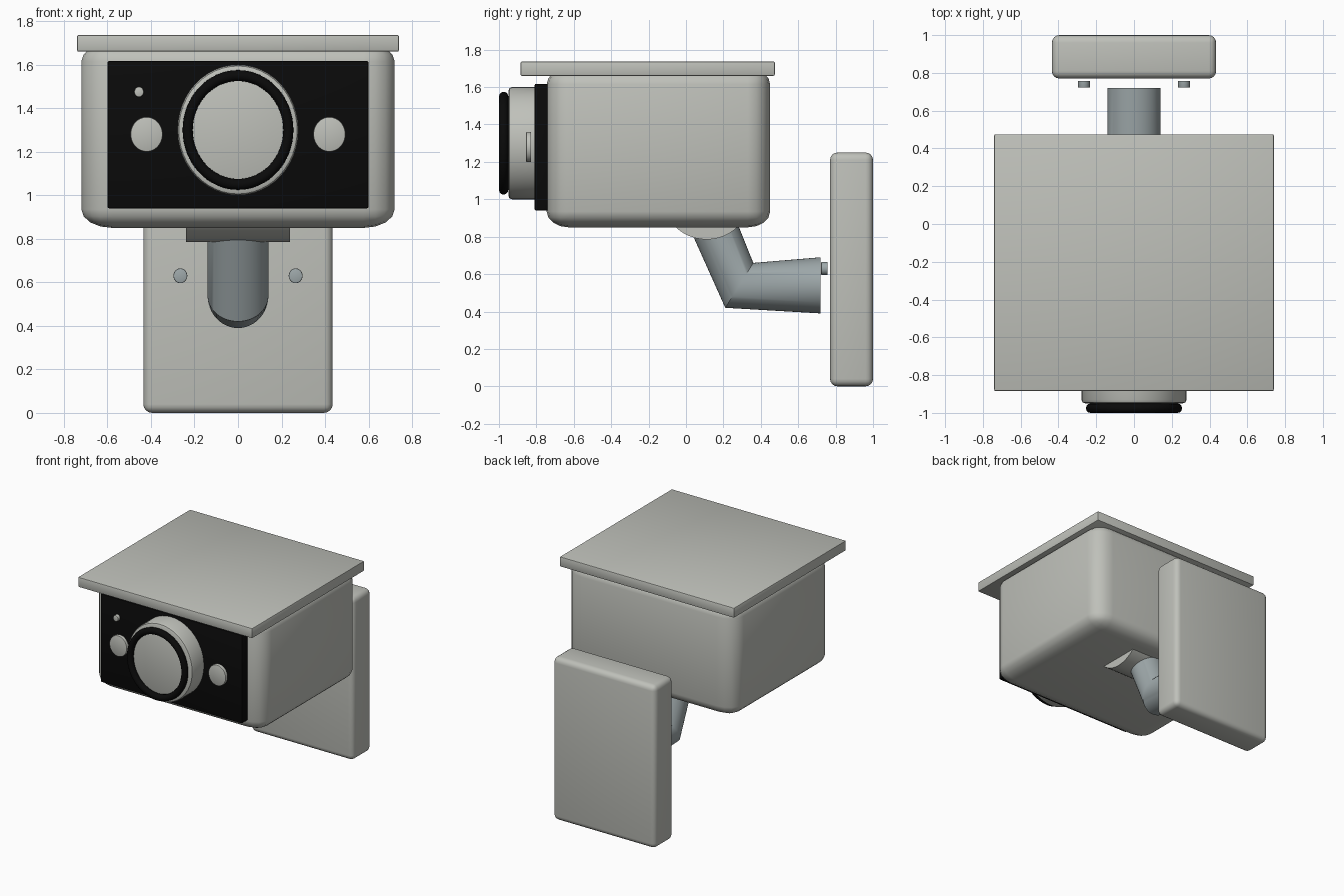
import bpy, bmesh, math
from mathutils import Vector

old = bpy.data.objects.get("Cube")
if old:
    bpy.data.objects.remove(old, do_unlink=True)


def material(name, rgb):
    m = bpy.data.materials.new(name)
    m.use_nodes = True
    m.diffuse_color = (*rgb, 1)
    m.node_tree.nodes["Principled BSDF"].inputs["Base Color"].default_value = (*rgb, 1)
    return m


SHELL = material("warm light grey", (0.52, 0.53, 0.49))
BLACK = material("black", (0.003, 0.003, 0.003))
STEEL = material("blue grey", (0.34, 0.39, 0.40))


def finish(bm, name, mat):
    bmesh.ops.recalc_face_normals(bm, faces=bm.faces)
    mesh = bpy.data.meshes.new(name)
    bm.to_mesh(mesh)
    bm.free()
    obj = bpy.data.objects.new(name, mesh)
    bpy.context.collection.objects.link(obj)
    mesh.materials.append(mat)
    bpy.context.view_layer.objects.active = obj
    for o in bpy.context.selected_objects:
        o.select_set(False)
    obj.select_set(True)
    bpy.ops.object.shade_smooth_by_angle(angle=math.radians(35))
    return obj


def box(name, x, y, z, mat, bevel=0.01, segments=2, stretched=False):
    """Rounded box from ranges; a stretched bevel scales with the box."""
    lo, hi = Vector((x[0], y[0], z[0])), Vector((x[1], y[1], z[1]))
    bm = bmesh.new()
    bmesh.ops.create_cube(bm, size=1)

    def bevel_all():
        bmesh.ops.bevel(bm, geom=bm.edges[:], offset=bevel, segments=segments,
                        profile=0.5, affect='EDGES')
    if stretched:
        bevel_all()
    bmesh.ops.scale(bm, vec=hi - lo, verts=bm.verts)
    if not stretched:
        bevel_all()
    bmesh.ops.translate(bm, vec=(lo + hi) / 2, verts=bm.verts)
    return finish(bm, name, mat)


def loft(name, rings, mat, sides=48):
    """Capped tube through rings of (centre, half axis u, half axis v)."""
    bm = bmesh.new()
    loops = []
    for c, u, v in rings:
        c, u, v = Vector(c), Vector(u), Vector(v)
        loops.append([bm.verts.new(c + u * math.cos(a) + v * math.sin(a))
                      for a in (2 * math.pi * i / sides for i in range(sides))])
    for a, b in zip(loops, loops[1:]):
        for i in range(sides):
            j = (i + 1) % sides
            bm.faces.new((a[i], a[j], b[j], b[i]))
    bm.faces.new(loops[0])
    bm.faces.new(loops[-1])
    return finish(bm, name, mat)


def disc(name, x, z, rx, rz, y0, y1, mat, edge=0.005):
    """Elliptical disc facing the front at y0, with a softened front rim."""
    rings = [((x, y, z), (rx - d, 0, 0), (0, 0, rz - d))
             for y, d in ((y0, edge), (y0 + edge * 0.3, edge * 0.3),
                          (y0 + edge, 0), (y1, 0))]
    return loft(name, rings, mat)


# Housing, rain cover and front panel
box("housing", (-0.72, 0.72), (-0.745, 0.45), (0.85, 1.70), SHELL, 0.1, 4, True)
box("rain_cover", (-0.74, 0.74), (-0.885, 0.475), (1.66, 1.737), SHELL, 0.008)
box("front_panel", (-0.6, 0.6), (-0.81, -0.72), (0.94, 1.617), BLACK, 0.008)

# Slightly oval lens barrel and its dark rim
disc("lens_barrel", 0, 1.3, 0.278, 0.3, -0.95, -0.78, SHELL, 0.02)
bm = bmesh.new()
N, M = 64, 12
grid = []
for i in range(N):
    a = 2 * math.pi * i / N
    row = []
    for k in range(M):
        b = 2 * math.pi * k / M
        r = 0.25 + 0.025 * math.cos(b)
        row.append(bm.verts.new((0.925 * r * math.cos(a), 0.025 * math.sin(b) - 0.975,
                                 1.3 + r * math.sin(a))))
    grid.append(row)
for i in range(N):
    for k in range(M):
        a, b = grid[i], grid[(i + 1) % N]
        bm.faces.new((a[k], b[k], b[(k + 1) % M], a[(k + 1) % M]))
finish(bm, "lens_rim", BLACK)

# Sensors on the panel, bolts on the wall plate
for side, s in (("left", 1), ("right", -1)):
    disc(side + "_sensor", s * 0.42, 1.28, 0.074, 0.08, -0.855, -0.83, SHELL)
    disc(side + "_bolt", s * 0.265, 0.63, 0.032, 0.034, 0.722, 0.757, STEEL, 0.004)
disc("status_light", -0.455, 1.475, 0.022, 0.024, -0.835, -0.805, SHELL)

# Wall plate
box("wall_plate", (-0.435, 0.435), (0.77, 1.0), (0, 1.25), SHELL, 0.04, 4)

# Swivel joint under the housing and the bent arm
loft("swivel_joint", [((x, 0.11, 1.025), (0, 0.24, 0), (0, 0, 0.24))
                      for x in (-0.24, 0.24)], SHELL)
X = (0.14, 0, 0)
loft("bent_arm", [((0, 0.72, 0.54), X, (0, 0, 0.15)),
                  ((0, 0.285, 0.54), X, (0, 0.075, 0.12)),
                  ((0, 0.13, 0.9), X, (0, 0.115, 0.045))], STEEL)
